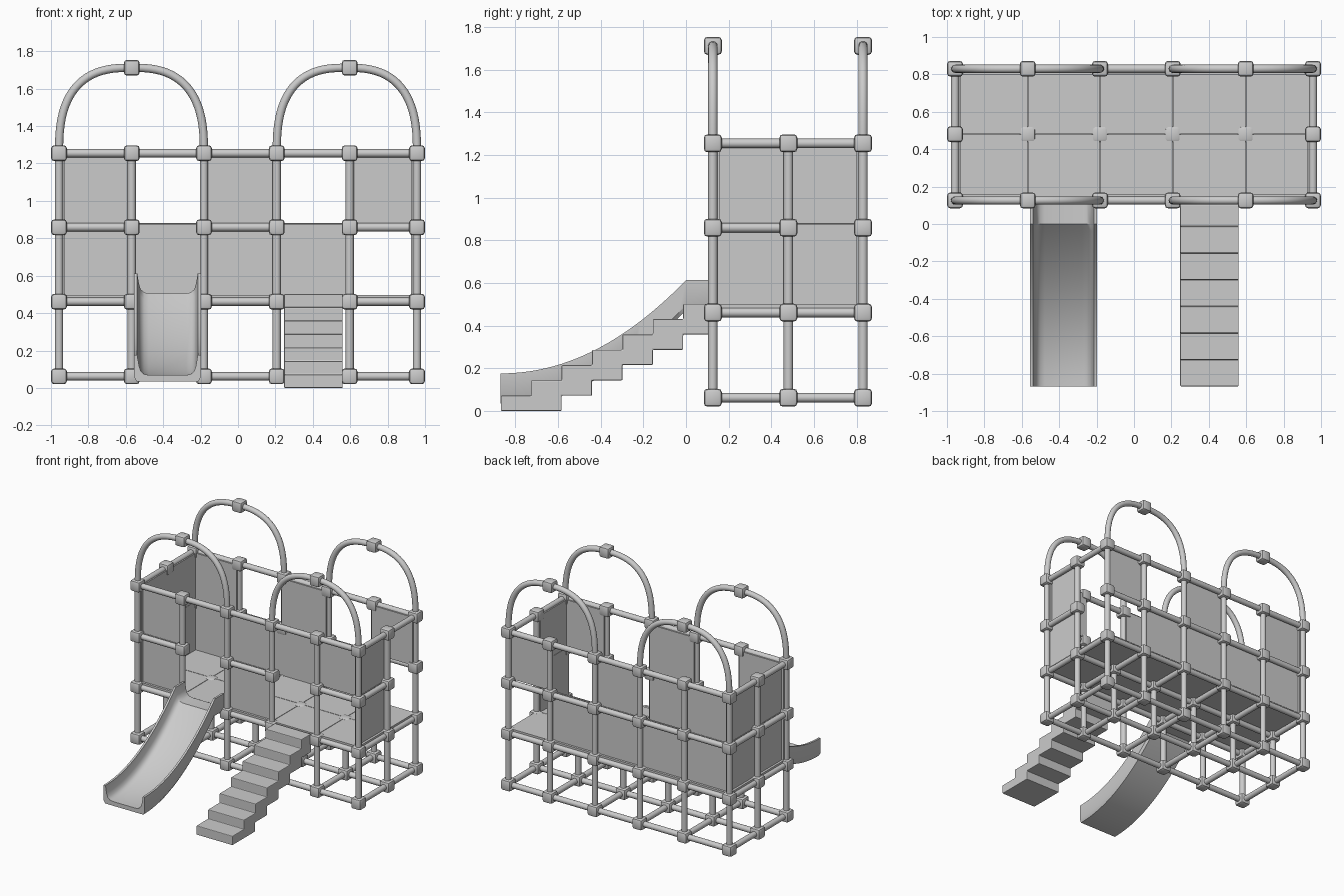
import bpy, bmesh, math
from mathutils import Vector

if "Cube" in bpy.data.objects:
    bpy.data.objects.remove(bpy.data.objects["Cube"])

X = [-0.957, -0.568, -0.182, 0.207, 0.597, 0.957]
Y = [0.126, 0.48, 0.83]
Z = [0.062, 0.461, 0.859, 1.255]
R, NODE = 0.022, 0.042


def finish(bm, name, smooth=True):
    bmesh.ops.recalc_face_normals(bm, faces=bm.faces)
    me = bpy.data.meshes.new(name)
    bm.to_mesh(me)
    bm.free()
    ob = bpy.data.objects.new(name, me)
    bpy.context.collection.objects.link(ob)
    if smooth:
        bpy.ops.object.select_all(action='DESELECT')
        ob.select_set(True)
        bpy.context.view_layer.objects.active = ob
        bpy.ops.object.shade_smooth_by_angle(angle=math.radians(35))
    return ob


def add_box(bm, lo, hi, bevel=0.0, seg=1):
    vs = bmesh.ops.create_cube(bm, size=1)['verts']
    for v in vs:
        v.co = [(l + h) / 2 + c * (h - l) for l, h, c in zip(lo, hi, v.co)]
    if bevel:
        es = list({e for v in vs for e in v.link_edges})
        bmesh.ops.bevel(bm, geom=es, offset=bevel, segments=seg, profile=0.5, affect='EDGES')


def add_pipe(bm, a, b):
    a, b = Vector(a), Vector(b)
    d = b - a
    vs = bmesh.ops.create_cone(bm, segments=20, radius1=R, radius2=R, depth=d.length)['verts']
    q = d.to_track_quat('Z', 'Y')
    for v in vs:
        v.co = q @ v.co + (a + b) / 2


def extrude_profile(bm, rings):
    """Skin a list of closed rings and cap both ends."""
    loops = [[bm.verts.new(p) for p in ring] for ring in rings]
    n = len(loops[0])
    for l0, l1 in zip(loops, loops[1:]):
        for i in range(n):
            j = (i + 1) % n
            bm.faces.new((l0[i], l0[j], l1[j], l1[i]))
    bm.faces.new(loops[0])
    bm.faces.new(loops[-1])


# Frame pipes: rails along x, rails along y, posts
bm = bmesh.new()
for k, z in enumerate(Z):
    for j, y in enumerate(Y):
        for i in range(5):
            if j == 1 and k > 1:
                continue
            if j == 0 and k == 2 and i in (1, 3):   # slide and stair doorways
                continue
            add_pipe(bm, (X[i], y, z), (X[i + 1], y, z))
    for i, x in enumerate(X):
        for j in range(2):
            if k > 1 and 0 < i < 5:
                continue
            if k == 2 and i == 5 and j == 1:        # side entrance
                continue
            add_pipe(bm, (x, Y[j], z), (x, Y[j + 1], z))
for i, x in enumerate(X):
    for j, y in enumerate(Y):
        inner = j == 1 and 0 < i < 5
        for k in range(1 if inner else 3):
            add_pipe(bm, (x, y, Z[k]), (x, y, Z[k + 1]))
finish(bm, "frame_pipes")

# Joint blocks at every crossing and on the arch tops
bm = bmesh.new()
joints = [(x, y, z) for i, x in enumerate(X) for j, y in enumerate(Y) for k, z in enumerate(Z)
          if not (j == 1 and 0 < i < 5 and k > 1)]
joints += [(x, y, 1.712) for x in (X[1], X[4]) for y in (Y[0], Y[2])]
for c in joints:
    add_box(bm, [v - NODE for v in c], [v + NODE for v in c], 0.016, 2)
finish(bm, "pipe_joints")

# Arches above the front and back
for side, y in (("front", Y[0]), ("back", Y[2])):
    for label, a, b in (("left", X[0], X[2]), ("right", X[3], X[5])):
        bm = bmesh.new()
        cx, hw, p, rings = (a + b) / 2, (b - a) / 2, 2 / 2.65, []

        def arch(t):
            c, s = math.cos(t), math.sin(t)
            return Vector((cx - hw * math.copysign(abs(c) ** p, c), y, Z[3] + 0.457 * max(s, 0) ** p))
        N = 40
        pts = [arch(math.pi * n / N) for n in range(N + 1)]
        for n, pt in enumerate(pts):
            d = (pts[min(n + 1, N)] - pts[max(n - 1, 0)]).normalized()
            side_v = Vector((d.z, 0, -d.x))
            rings.append([pt + R * (math.cos(u) * side_v + math.sin(u) * Vector((0, 1, 0)))
                          for u in (2 * math.pi * m / 16 for m in range(16))])
        extrude_profile(bm, rings)
        finish(bm, f"{side}_{label}_arch")

# Wall panels, set just inside the pipes
LEVEL = [(0.482, 0.877), (0.879, 1.255)]
T, G, OFF = 0.006, 0.002, R + 0.004


def wall_x(name, y, cells):
    bm = bmesh.new()
    for i, k in cells:
        add_box(bm, (X[i] + G, y - T, LEVEL[k][0]), (X[i + 1] - G, y + T, LEVEL[k][1]))
    finish(bm, name, False)


def wall_y(name, x, cells):
    bm = bmesh.new()
    for j, k in cells:
        add_box(bm, (x - T, Y[j] + G, LEVEL[k][0]), (x + T, Y[j + 1] - G, LEVEL[k][1]))
    finish(bm, name, False)


upper = [(0, 1), (2, 1), (4, 1)]
wall_x("front_panels", Y[0] + OFF, upper + [(0, 0), (2, 0)])
wall_x("back_panels", Y[2] - OFF, upper + [(i, 0) for i in range(4)])
wall_y("left_panels", X[0] + OFF, [(0, 0), (0, 1), (1, 0), (1, 1)])
wall_y("right_panels", X[5] - OFF, [(0, 0), (0, 1)])

# Floor tiles
bm = bmesh.new()
for i in range(5):
    for j in range(2):
        add_box(bm, (X[i] + G, Y[j] + G, 0.48), (X[i + 1] - G, Y[j + 1] - G, 0.498))
finish(bm, "floor_tiles", False)

# Slide: U-shaped section swept down a curve
half = [(0.0, 0.0), (0.10, 0.0), (0.125, 0.006), (0.143, 0.022), (0.152, 0.05), (0.162, 0.108),
        (0.178, 0.108), (0.178, -0.01), (0.165, -0.033), (0.0, -0.033)]
section = half + [(-x, z) for x, z in half[-2:0:-1]]
path = [0.115] + [-0.87 * n / 24 for n in range(25)]
rings = []
for y in path:
    t = min((y + 0.87) / 0.87, 1)
    bed = 0.068 + 0.437 * t ** 2.05
    rings.append([(-0.377 + x, y, bed + z) for x, z in section])
bm = bmesh.new()
extrude_profile(bm, rings)
finish(bm, "slide")

# Stairs: stepped outline extruded across
step_y = [-0.868 + 0.1425 * n for n in range(7)] + [0.105]
rise = 0.0717
outline = []
for n in range(7):
    outline += [(step_y[n], rise * (n + 1)), (step_y[n + 1], rise * (n + 1))]
for n in range(6, 1, -1):
    outline += [(step_y[n + 1], rise * (n - 1)), (step_y[n], rise * (n - 1))]
outline += [(step_y[2], 0), (step_y[0], 0)]
bm = bmesh.new()
extrude_profile(bm, [[(x, y, z) for y, z in outline] for x in (0.247, 0.56)])
stairs = finish(bm, "stairs", False)
bev = stairs.modifiers.new("edges", 'BEVEL')
bev.width, bev.segments = 0.005, 2
